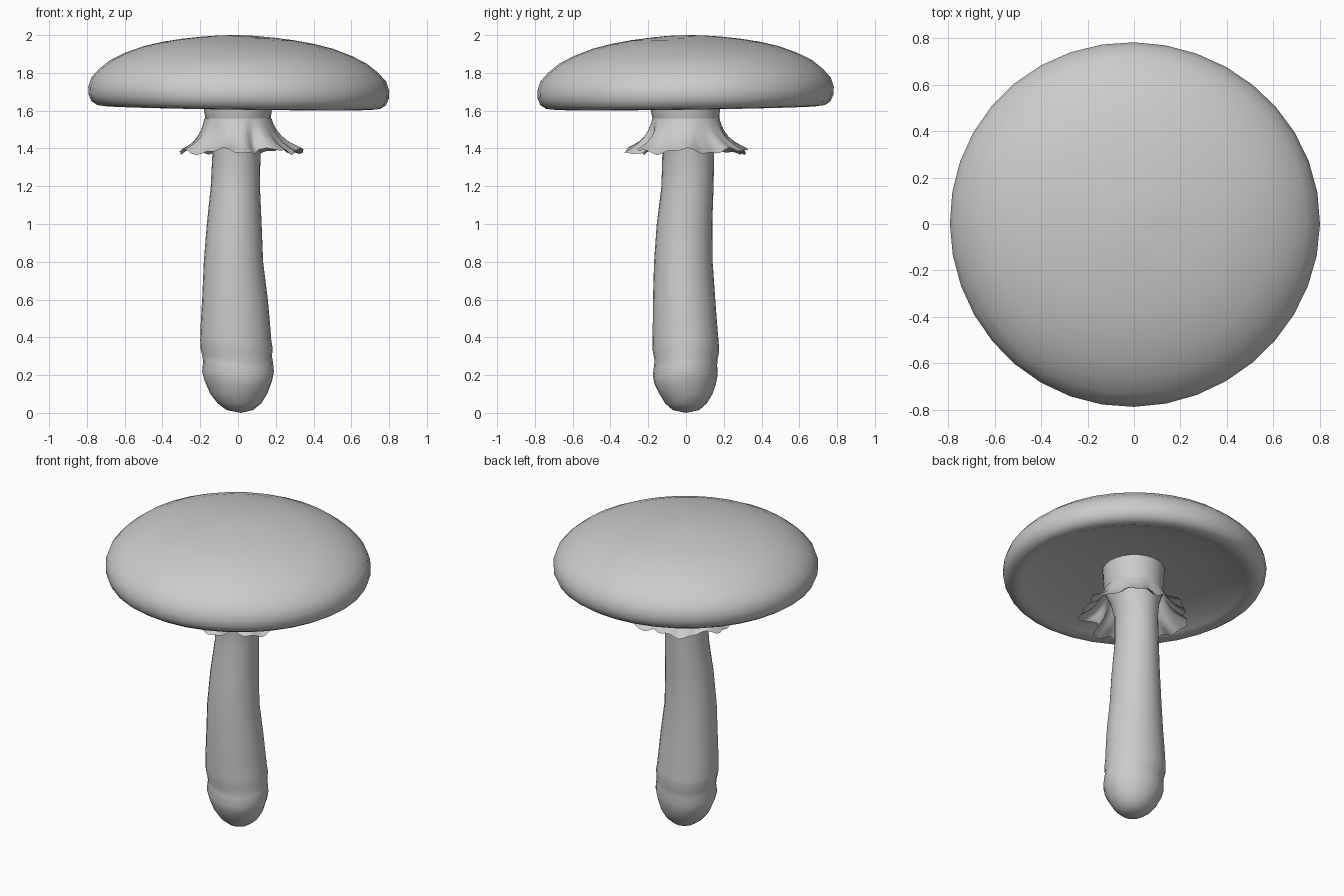
import bpy, bmesh, math
from math import sin, cos, pi, exp

grey = bpy.data.materials.new("mushroom grey")
grey.diffuse_color = (0.6, 0.6, 0.6, 1)


def loft(name, rings, sides, point):
    """Skin a stack of rings; a ring of zero radius becomes a pole."""
    bm = bmesh.new()
    loops = []
    for ring in rings:
        n = 1 if ring[0] == 0 else sides
        loops.append([bm.verts.new(point(ring, 2 * pi * i / sides)) for i in range(n)])
    for a, b in zip(loops, loops[1:]):
        for i in range(sides):
            j = (i + 1) % sides
            quad = [a[i % len(a)], a[j % len(a)], b[j % len(b)], b[i % len(b)]]
            bm.faces.new(list(dict.fromkeys(quad)))
    bmesh.ops.recalc_face_normals(bm, faces=bm.faces)
    mesh = bpy.data.meshes.new(name)
    bm.to_mesh(mesh)
    bm.free()
    mesh.materials.append(grey)
    for p in mesh.polygons:
        p.use_smooth = True
    ob = bpy.data.objects.new(name, mesh)
    bpy.context.collection.objects.link(ob)
    return ob


# Cap: domed top, rounded rim, hollow underside (radius, height)
cap_rings = [(0, 2.0), (0.1, 1.997), (0.2, 1.988), (0.3, 1.976), (0.4, 1.959), (0.5, 1.935),
             (0.6, 1.898), (0.68, 1.858), (0.74, 1.81), (0.78, 1.765), (0.797, 1.715),
             (0.795, 1.675), (0.78, 1.64), (0.75, 1.62), (0.71, 1.615), (0.67, 1.63),
             (0.6, 1.655), (0.4, 1.688), (0.17, 1.71), (0, 1.715)]


def cap_point(ring, a):
    r, z = ring
    r *= 1 + 0.006 * sin(3 * a + 1) * (r / 0.8)
    x, y = r * cos(a), 0.985 * r * sin(a)
    z += 0.014 * (y - x)                                  # slight tilt
    if ring[1] > 1.9:                                     # small dimple on the crown
        z -= 0.006 * exp(-((x - 0.12) ** 2 + (y + 0.06) ** 2) / 0.004)
    return x, y, z


loft("cap", cap_rings, 36, cap_point)

# Stem: (radius x, radius y, centre x, centre y, height)
stem_rings = [(0, 0, 0.015, 0, 0.0), (0.07, 0.07, 0.01, 0, 0.015), (0.115, 0.11, 0.008, 0, 0.05),
              (0.15, 0.14, 0.004, 0, 0.1), (0.178, 0.162, 0.002, -0.004, 0.16),
              (0.19, 0.172, 0, -0.004, 0.21), (0.185, 0.167, 0, -0.002, 0.26),
              (0.184, 0.167, -0.004, 0, 0.29), (0.191, 0.176, -0.008, 0, 0.335),
              (0.188, 0.175, -0.012, -0.002, 0.38), (0.183, 0.17, -0.014, -0.006, 0.48),
              (0.174, 0.165, -0.016, -0.01, 0.6), (0.157, 0.155, -0.024, -0.014, 0.8),
              (0.145, 0.147, -0.02, -0.008, 1.0), (0.13, 0.138, -0.014, 0.008, 1.2),
              (0.127, 0.137, -0.008, 0.012, 1.38), (0.142, 0.15, -0.002, 0.008, 1.47),
              (0.172, 0.176, 0, 0, 1.55), (0.18, 0.184, 0, -0.004, 1.61),
              (0.186, 0.188, 0, -0.004, 1.71)]


def stem_point(ring, a):
    rx, ry, cx, cy, z = ring
    if 0.15 < z < 0.45:                                   # bulb rings run slightly askew
        z += 0.015 * sin(2 * a + 0.6)
    return cx + rx * cos(a), cy + ry * sin(a), z


loft("stem", stem_rings, 24, stem_point)

# Skirt: thin ruffled collar, open below (radius, height, amount of ruffle)
skirt_rings = [(0.178, 1.558, 0), (0.186, 1.53, 0.05), (0.2, 1.495, 0.2), (0.222, 1.46, 0.4),
               (0.252, 1.428, 0.65), (0.285, 1.405, 0.85), (0.318, 1.385, 1)]


def skirt_point(ring, a):
    r, z, k = ring
    r += k * (0.016 * sin(7 * a + 0.5) + 0.008 * sin(12 * a))
    z += k * (0.013 * sin(7 * a + 2) + 0.008 * sin(17 * a + 1))
    fold = exp(-((a - 1.63 * pi) / 0.12) ** 2)            # one deep crease
    r -= 0.06 * k * fold
    return 0.008 * k + r * cos(a), 0.006 * k + r * sin(a), z


loft("skirt", skirt_rings, 72, skirt_point)
